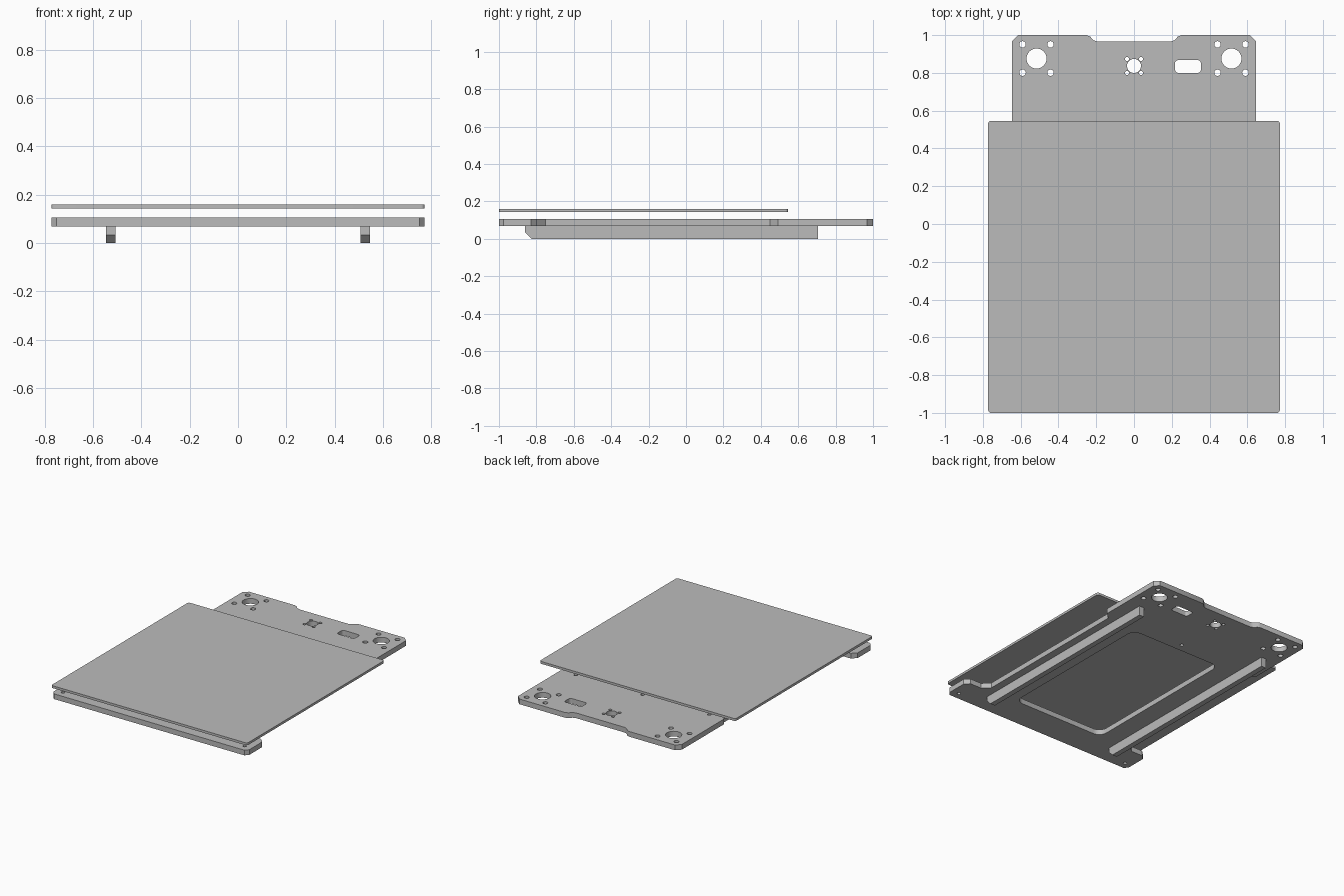
import bpy
import bmesh
from math import cos, sin, pi, radians

cube = bpy.data.objects.get("Cube")
if cube:
    bpy.data.objects.remove(cube, do_unlink=True)

grey = bpy.data.materials.new("plain_grey")
grey.use_nodes = True
colour = (0.5, 0.5, 0.5, 1)
grey.diffuse_color = colour
grey.node_tree.nodes["Principled BSDF"].inputs["Base Color"].default_value = colour


def circle(x, y, r, sides=32):
    return [(x + r * cos(2 * pi * i / sides), y + r * sin(2 * pi * i / sides))
            for i in range(sides)]


def rounded_rect(x0, x1, y0, y1, r, steps=6):
    corners = [(x1 - r, y1 - r), (x0 + r, y1 - r), (x0 + r, y0 + r), (x1 - r, y0 + r)]
    points = []
    for quarter, (cx, cy) in enumerate(corners):
        for i in range(steps + 1):
            a = (quarter + i / steps) * pi / 2
            points.append((cx + r * cos(a), cy + r * sin(a)))
    return points


def finish(name, mesh):
    """Weld, fix normals, colour and shade one part."""
    bm = bmesh.new()
    bm.from_mesh(mesh)
    bmesh.ops.remove_doubles(bm, verts=bm.verts, dist=0.00002)
    bmesh.ops.recalc_face_normals(bm, faces=bm.faces)
    bm.to_mesh(mesh)
    bm.free()
    mesh.materials.clear()
    mesh.materials.append(grey)
    mesh.name = name
    ob = bpy.data.objects.new(name, mesh)
    bpy.context.collection.objects.link(ob)
    bpy.ops.object.select_all(action='DESELECT')
    ob.select_set(True)
    bpy.context.view_layer.objects.active = ob
    bpy.ops.object.shade_smooth_by_angle(angle=radians(30))
    return ob


def plate(name, loops, z0, z1):
    """Flat sheet: the first loop is the outline, the rest are holes."""
    curve = bpy.data.curves.new(name + "_profile", 'CURVE')
    curve.dimensions = '2D'
    curve.fill_mode = 'BOTH'
    curve.extrude = (z1 - z0) / 2
    for loop in loops:
        spline = curve.splines.new('POLY')
        spline.points.add(len(loop) - 1)
        for p, (x, y) in zip(spline.points, loop):
            p.co = (x, y, 0, 1)
        spline.use_cyclic_u = True
    helper = bpy.data.objects.new(name + "_profile", curve)
    bpy.context.collection.objects.link(helper)
    bpy.context.view_layer.update()
    graph = bpy.context.evaluated_depsgraph_get()
    mesh = bpy.data.meshes.new_from_object(helper.evaluated_get(graph))
    bpy.data.objects.remove(helper, do_unlink=True)
    for v in mesh.vertices:
        v.co.z += (z0 + z1) / 2
    return finish(name, mesh)


# Upper bed: thin sheet with softened corners
plate("upper_bed", [rounded_rect(-0.772, 0.772, -1, 0.546, 0.015)], 0.143, 0.16)

# Carriage plate outline: right half, front to back, then mirrored
half = [(0.75, -1), (0.772, -0.975), (0.772, -0.83), (0.74, -0.798),
        (0.648, -0.798), (0.6, -0.75), (0.6, 0.449), (0.645, 0.492),
        (0.645, 0.968), (0.613, 1), (0.25, 1), (0.232, 0.992),
        (0.213, 0.972), (0.19, 0.965)]
outline = half + [(-x, y) for x, y in reversed(half)]

# Central window, cable slot and screw holes
holes = [rounded_rect(-0.365, 0.365, -0.78, 0.43, 0.06),
         rounded_rect(0.217, 0.354, 0.8, 0.868, 0.018),
         circle(0, 0.837, 0.037), circle(0, 0.49, 0.012)]
for s in (-1, 1):
    holes.append(circle(s * 0.516, 0.876, 0.053))
    holes.append(circle(s * 0.716, -0.946, 0.012))
    holes.append(circle(s * 0.526, 0.49, 0.012))
    for t in (-1, 1):
        holes.append(circle(s * 0.037, 0.837 + t * 0.037, 0.011, 16))
        for u in (-1, 1):
            holes.append(circle(s * 0.516 + t * 0.074, 0.876 + u * 0.075, 0.017, 20))
plate("carriage_plate", [outline] + holes, 0.068, 0.105)

# Guide rails: bevelled at the lower front end
rail_side = [(-0.86, 0.068), (-0.86, 0.034), (-0.826, 0), (0.705, 0), (0.705, 0.068)]
for side, x in (("left", 0.526), ("right", -0.526)):
    bm = bmesh.new()
    face = bm.faces.new([bm.verts.new((x - 0.019, y, z)) for y, z in rail_side])
    grown = bmesh.ops.extrude_face_region(bm, geom=[face], use_keep_orig=True)
    moved = [g for g in grown["geom"] if isinstance(g, bmesh.types.BMVert)]
    bmesh.ops.translate(bm, verts=moved, vec=(0.038, 0, 0))
    rail = bpy.data.meshes.new(side + "_rail")
    bm.to_mesh(rail)
    bm.free()
    finish(side + "_rail", rail)
